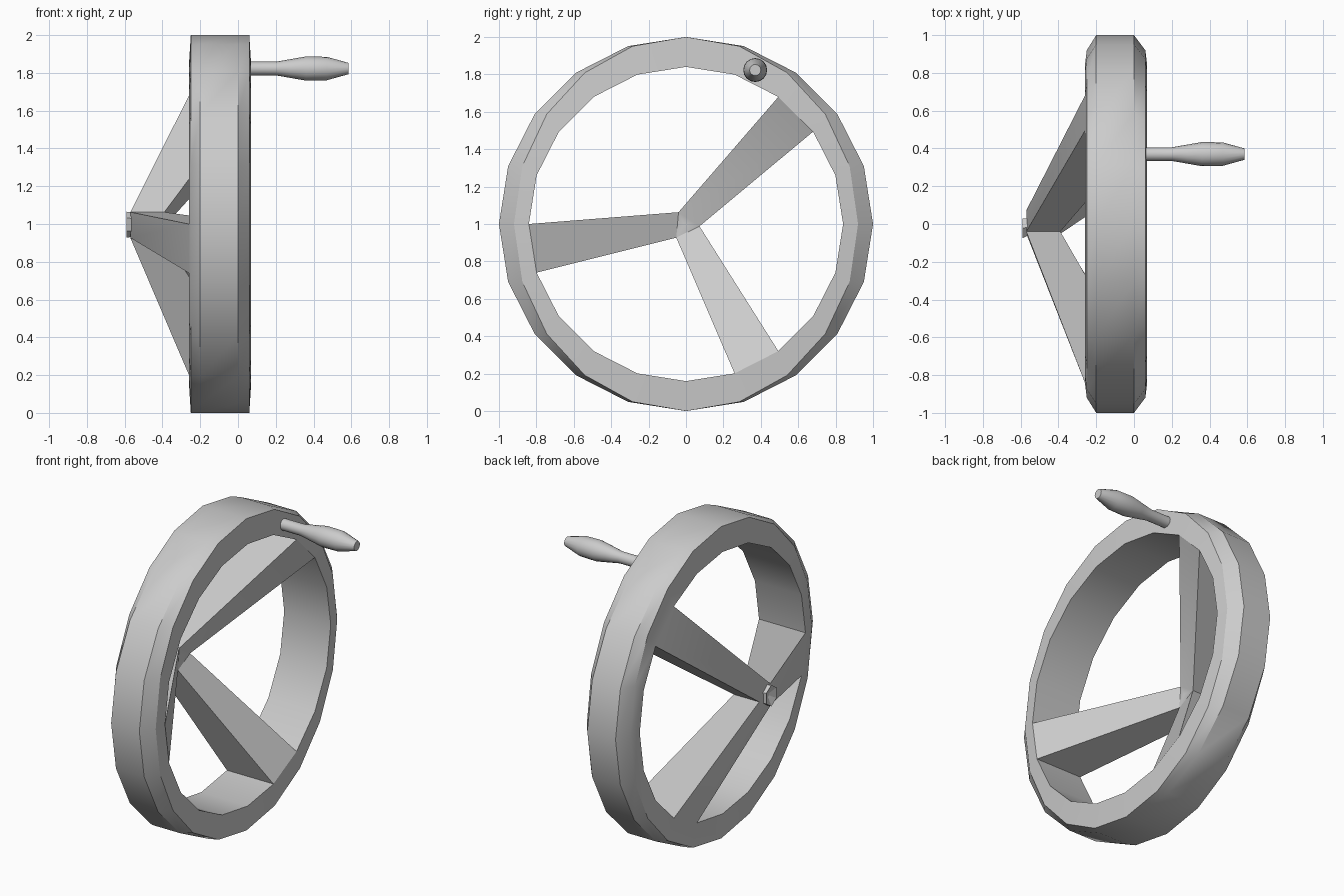
import bpy, bmesh
from math import sin, cos, pi, radians

if "Cube" in bpy.data.objects:
    bpy.data.objects.remove(bpy.data.objects["Cube"])

N = 20


def finish(bm, name, angle=30):
    bmesh.ops.recalc_face_normals(bm, faces=bm.faces)
    me = bpy.data.meshes.new(name)
    bm.to_mesh(me)
    bm.free()
    ob = bpy.data.objects.new(name, me)
    bpy.context.collection.objects.link(ob)
    bpy.ops.object.select_all(action='DESELECT')
    ob.select_set(True)
    bpy.context.view_layer.objects.active = ob
    bpy.ops.object.shade_smooth_by_angle(angle=radians(angle))
    return ob


def ring(bm, x, ry, rz, n, cy=0.0, cz=1.0):
    return [bm.verts.new((x, cy + ry * sin(2 * pi * k / n), cz + rz * cos(2 * pi * k / n)))
            for k in range(n)]


def bridge(bm, a, b, skip=()):
    n = len(a)
    for k in range(n):
        if k not in skip:
            j = (k + 1) % n
            bm.faces.new((a[k], a[j], b[j], b[k]))


# Rim: 20-sided, side bevels wider at left and right than at top and bottom
bm = bmesh.new()
profile = [(-.26, .84, .84), (-.25, .92, 1), (-.2, 1, 1),
           (0, 1, 1), (.06, .92, 1), (.07, .84, .84)]
rings = [ring(bm, *p, N) for p in profile]
for a, b in zip(rings, rings[1:]):
    bridge(bm, a, b)
spoke_slots = (2, 8, 14)
back, front = rings[0], rings[-1]
bridge(bm, front, back, skip=spoke_slots)

# Spokes: grown from three inner rim faces to shared hub corners
corners = [(-.04, 1.063), (.072, .988), (-.052, .927)]
hub_b = [bm.verts.new((-.57, y, z)) for y, z in corners]
hub_f = [bm.verts.new((-.39, y, z)) for y, z in corners]
mid_b = bm.verts.new((-.57, -.01, 1))
mid_f = bm.verts.new((-.39, -.01, 1))
for i, k in enumerate(spoke_slots):
    j = (i + 1) % 3
    bm.faces.new((hub_b[i], hub_b[j], back[k + 1], back[k]))
    bm.faces.new((hub_f[i], front[k], front[k + 1], hub_f[j]))
    bm.faces.new((hub_b[i], back[k], front[k], hub_f[i]))
    bm.faces.new((hub_b[j], hub_f[j], front[k + 1], back[k + 1]))
    bm.faces.new((hub_b[i], mid_b, hub_b[j]))
    bm.faces.new((hub_f[i], hub_f[j], mid_f))
finish(bm, "wheel_rim_and_spokes")

# Hub cap: small faceted block on the back of the spokes
bm = bmesh.new()
a = ring(bm, -.59, .06, .068, 6, -.023, .997)
b = ring(bm, -.555, .05, .066, 6, -.015, .997)
bridge(bm, a, b)
tip = bm.verts.new((-.565, -.015, 1))
for k in range(6):
    bm.faces.new((a[k], tip, a[(k + 1) % 6]))
bm.faces.new(b)
finish(bm, "hub_cap", 10)

# Crank handle: turned grip pointing along +x
bm = bmesh.new()
grip = [(.06, .036), (.2, .036), (.28, .05), (.36, .064), (.47, .062), (.585, .03)]
rs = [ring(bm, x, r, r, 16, .37, 1.823) for x, r in grip]
for a, b in zip(rs, rs[1:]):
    bridge(bm, a, b)
bm.faces.new(rs[0])
bm.faces.new(rs[-1])
finish(bm, "crank_handle", 40)
